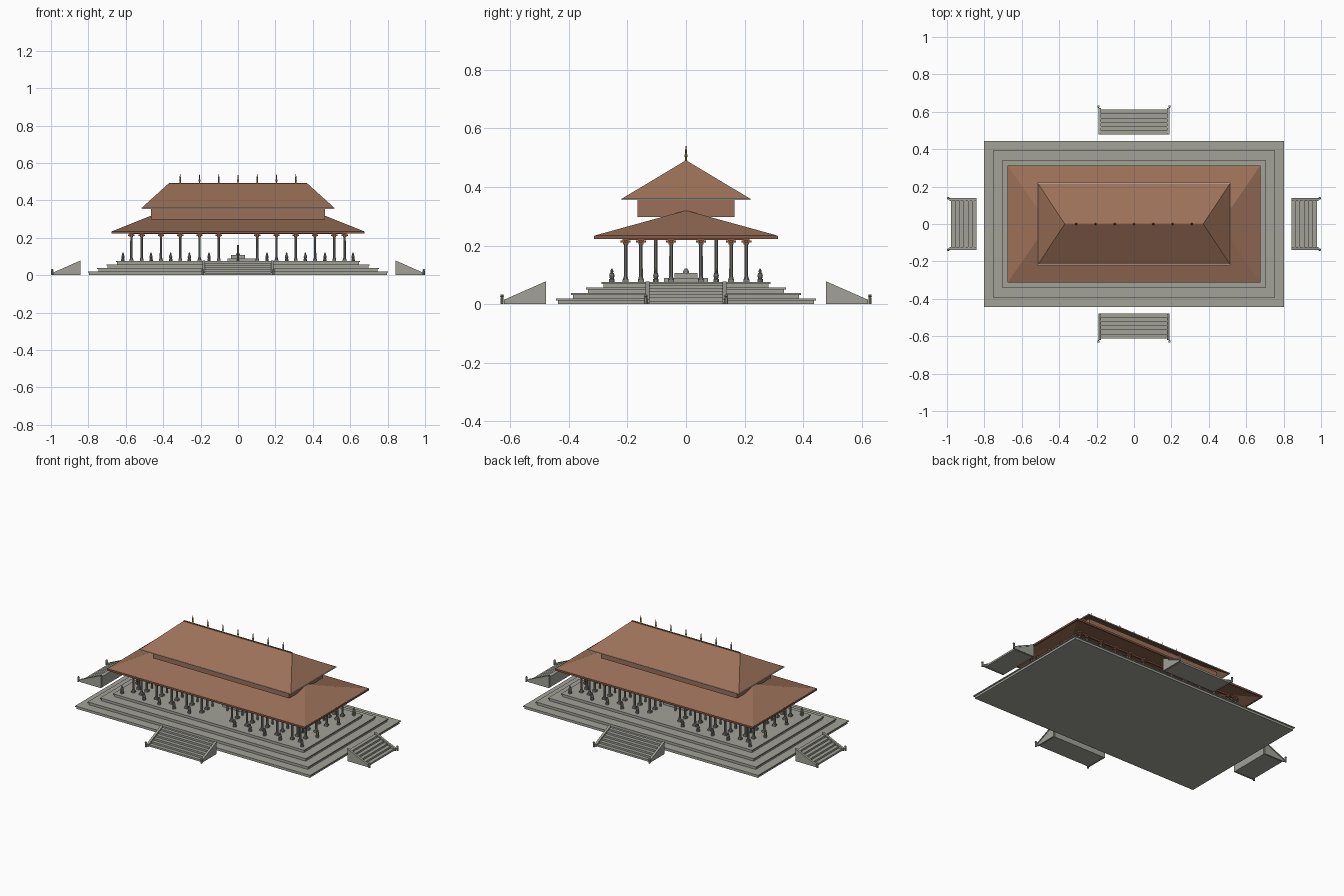
import bpy, bmesh, math
from mathutils import Matrix

if "Cube" in bpy.data.objects:
    bpy.data.objects.remove(bpy.data.objects["Cube"])


def mat(name, rgb):
    m = bpy.data.materials.new(name)
    m.diffuse_color = (*rgb, 1)
    m.use_nodes = True
    m.node_tree.nodes["Principled BSDF"].inputs["Base Color"].default_value = m.diffuse_color
    return m


STONE = mat("grey stone", (0.36, 0.36, 0.32))
PILLAR = mat("pillar grey", (0.22, 0.22, 0.20))
TILE = mat("clay tile", (0.33, 0.163, 0.098))
WOOD = mat("red brown timber", (0.25, 0.10, 0.06))
TRIM = mat("pale trim", (0.62, 0.60, 0.54))
GOLD = mat("dull gold", (0.40, 0.30, 0.10))


def finish(bm, name, material):
    bmesh.ops.recalc_face_normals(bm, faces=bm.faces[:])
    me = bpy.data.meshes.new(name)
    bm.to_mesh(me)
    bm.free()
    me.materials.append(material)
    ob = bpy.data.objects.new(name, me)
    bpy.context.collection.objects.link(ob)
    return ob


def box(bm, x0, x1, y0, y1, z0, z1):
    m = Matrix.Translation(((x0 + x1) / 2, (y0 + y1) / 2, (z0 + z1) / 2))
    m = m @ Matrix.Diagonal((x1 - x0, y1 - y0, z1 - z0, 1))
    bmesh.ops.create_cube(bm, size=1, matrix=m)


def lathe(bm, x, y, profile, n=8):
    """Turned shape from (radius, z) pairs."""
    rings = [[bm.verts.new((x + r * math.cos(2 * math.pi * (i + .5) / n),
                            y + r * math.sin(2 * math.pi * (i + .5) / n), z))
              for i in range(n)] for r, z in profile]
    for a, b in zip(rings, rings[1:]):
        for i in range(n):
            j = (i + 1) % n
            bm.faces.new((a[i], a[j], b[j], b[i]))
    bm.faces.new(rings[0])
    bm.faces.new(rings[-1])


def prism(bm, pts, x0, x1):
    """Extrude a (y, z) outline along x."""
    a = [bm.verts.new((x0, y, z)) for y, z in pts]
    b = [bm.verts.new((x1, y, z)) for y, z in pts]
    bm.faces.new(a)
    bm.faces.new(b)
    for i in range(len(pts)):
        j = (i + 1) % len(pts)
        bm.faces.new((a[i], a[j], b[j], b[i]))


# stepped platform, each tier with a projecting lip
bm = bmesh.new()
for i, (hx, hy) in enumerate([(.803, .443), (.753, .392), (.703, .341), (.653, .288)]):
    z = i * .0187
    box(bm, -hx + .006, hx - .006, -hy + .006, hy - .006, z, z + .013)
    box(bm, -hx, hx, -hy, hy, z + .013, z + .0187)
finish(bm, "platform", STONE)
TOP = .0748


# four detached staircases: steps, sloping side walls and newel posts
def stairs(name, hw, dist, angle):
    bm = bmesh.new()
    n, y_in, y_out = 6, -dist, -dist - .135
    pts = [(y_in, 0), (y_out, 0)]
    for i in range(n):
        y = y_out + i * .135 / n
        pts += [(y, (i + 1) * .066 / n), (y + .135 / n, (i + 1) * .066 / n)]
    prism(bm, pts, -hw + .012, hw - .012)
    for s in (-1, 1):
        wall = [(y_in, 0), (y_out - .008, 0), (y_out - .008, .008), (y_in, .070)]
        cap = [(y_out - .008, .008), (y_out - .008, .015), (y_in, .078), (y_in, .070)]
        prism(bm, wall, s * (hw - .010), s * (hw - .002))
        prism(bm, cap, s * (hw - .013), s * (hw + .001))
        lathe(bm, s * hw, y_out - .015,
              [(.006, 0), (.006, .022), (.004, .024), (.007, .027), (.005, .032)])
    bmesh.ops.rotate(bm, verts=bm.verts[:], cent=(0, 0, 0),
                     matrix=Matrix.Rotation(angle, 3, 'Z'))
    finish(bm, name, STONE)


stairs("front_stairs", .19, .478, 0)
stairs("back_stairs", .19, .478, math.pi)
stairs("right_stairs", .137, .843, math.pi / 2)
stairs("left_stairs", .137, .843, -math.pi / 2)

# colonnade: outer ring plus the ring just inside it
S = .103
long_x = [s * S * i for i in range(1, 6) for s in (-1, 1)]
outer = [(x, y) for x in long_x + [-.57, .57] for y in (-.206, .206)]
outer += [(x, y) for x in (-.57, .57) for y in (-.154, -.051, .051, .154)]
inner = [(x, y) for x in long_x for y in (-.154, .154)]
inner += [(x, y) for x in (-5 * S, 5 * S) for y in (-.051, .051)]
bm, cap = bmesh.new(), bmesh.new()
for x, y in outer + inner:
    box(bm, x - .010, x + .010, y - .010, y + .010, TOP, TOP + .010)
    lathe(bm, x, y, [(.010, TOP + .010), (.007, TOP + .020), (.0065, .206)])
    # stepped timber bracket under the eaves
    box(cap, x - .009, x + .009, y - .009, y + .009, .203, .210)
    box(cap, x - .017, x + .017, y - .006, y + .006, .210, .218)
    box(cap, x - .006, x + .006, y - .017, y + .017, .210, .218)
    box(cap, x - .010, x + .010, y - .010, y + .010, .218, .232)
finish(bm, "columns", PILLAR)
finish(cap, "column_brackets", WOOD)

# plain tall posts carrying the upper storey
bm = bmesh.new()
for x in long_x:
    for y in (-S, S):
        lathe(bm, x, y, [(.006, TOP), (.006, .275)])
for y in (-S, S):
    lathe(bm, 0, y, [(.005, TOP), (.005, .16)])
finish(bm, "inner_posts", PILLAR)

# small statues around the terrace edge
bm = bmesh.new()
statue = [(.010, 0), (.010, .010), (.007, .012), (.010, .022), (.008, .030),
          (.004, .033), (.006, .038), (.002, .046)]
spots = [(s * x, y) for x in (.155, .26, .36, .465, .615) for s in (-1, 1) for y in (-.253, .253)]
spots += [(x, y) for x in (-.615, .615) for y in (-S, S)]
for x, y in spots:
    lathe(bm, x, y, [(r, TOP + z) for r, z in statue])
finish(bm, "terrace_statues", PILLAR)

# altar in the hall
bm = bmesh.new()
box(bm, -.055, .10, -.075, .075, TOP, .09)
box(bm, -.038, .038, -.04, .04, .09, .107)
lathe(bm, 0, 0, [(.012, .107), (.010, .114), (.004, .122)])
finish(bm, "altar", STONE)


# hipped roof shell with an eave fascia
def hip_roof(name, hx, hy, ridge, z0, z1, drop):
    bm = bmesh.new()

    def layer(dz, inset):
        c = [bm.verts.new((a * (hx - inset), b * (hy - inset), z0 + dz))
             for a, b in ((-1, -1), (1, -1), (1, 1), (-1, 1))]
        r = [bm.verts.new((a * ridge, 0, z1 + dz)) for a in (-1, 1)]
        bm.faces.new((c[0], c[1], r[1], r[0]))
        bm.faces.new((c[1], c[2], r[1]))
        bm.faces.new((c[2], c[3], r[0], r[1]))
        bm.faces.new((c[3], c[0], r[0]))
        return c
    a, b = layer(0, 0), layer(-drop, .002)
    for i in range(4):
        j = (i + 1) % 4
        bm.faces.new((a[i], a[j], b[j], b[i]))
    finish(bm, name, TILE)


hip_roof("lower_roof", .675, .312, .46, .234, .320, .011)
hip_roof("upper_roof", .515, .219, .37, .360, .491, .005)


# thin border strips along the eaves
def eave_strip(name, hx, hy, z0, z1, w, material):
    bm = bmesh.new()
    for s in (-1, 1):
        y0, y1 = sorted((s * hy, s * (hy - w)))
        x0, x1 = sorted((s * hx, s * (hx - w)))
        box(bm, -hx, hx, y0, y1, z0, z1)
        box(bm, x0, x1, -hy + w, hy - w, z0, z1)
    finish(bm, name, material)


eave_strip("upper_eave_trim", .517, .221, .356, .361, .004, TRIM)
eave_strip("lower_eave_fascia", .677, .314, .222, .233, .008, WOOD)
eave_strip("upper_wall", .465, .166, .298, .372, .010, TILE)

# beams tying the column heads
eave_strip("outer_beam", .575, .211, .219, .229, .010, WOOD)
eave_strip("inner_beam", .520, .159, .219, .231, .010, WOOD)

# ridge cap and finials
bm = bmesh.new()
box(bm, -.37, .37, -.003, .003, .488, .494)
finish(bm, "ridge_cap", WOOD)
bm, tip = bmesh.new(), bmesh.new()
for i in range(-3, 4):
    lathe(bm, i * S, 0, [(.005, .490), (.003, .498), (.006, .506), (.003, .516)])
    lathe(tip, i * S, 0, [(.003, .516), (.004, .520), (.0008, .541)])
finish(bm, "finial_bases", GOLD)
finish(tip, "finial_tips", WOOD)
